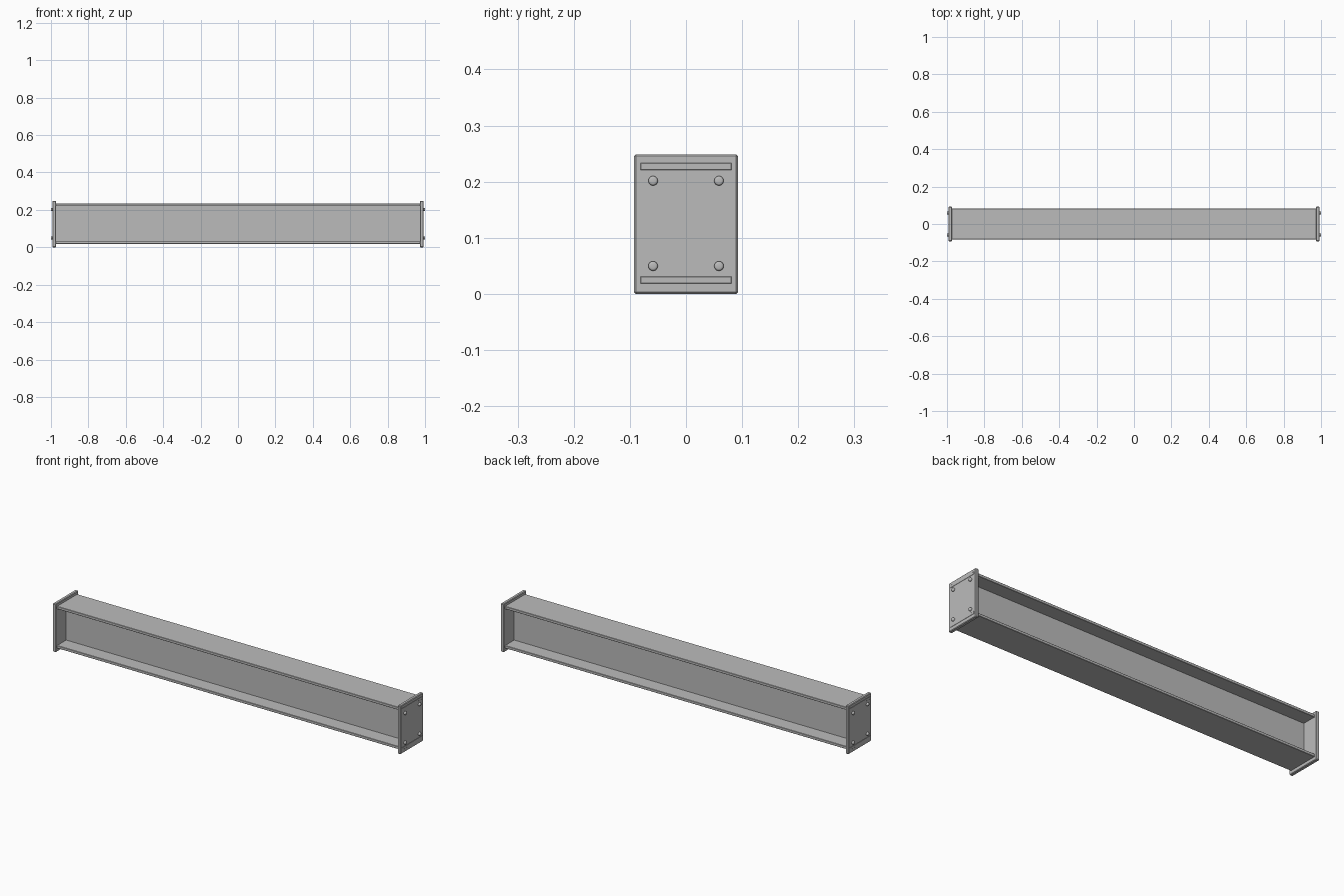
import bpy, bmesh
from math import pi
from mathutils import Matrix

cube = bpy.data.objects.get("Cube")
if cube:
    bpy.data.objects.remove(cube, do_unlink=True)

steel = bpy.data.materials.new("grey steel")
steel.use_nodes = True
grey = (0.5, 0.5, 0.5, 1)
steel.diffuse_color = grey
steel.node_tree.nodes["Principled BSDF"].inputs["Base Color"].default_value = grey


def finish(bm, name, bevel, segments=1):
    mesh = bpy.data.meshes.new(name)
    bm.to_mesh(mesh)
    bm.free()
    mesh.materials.append(steel)
    obj = bpy.data.objects.new(name, mesh)
    bpy.context.collection.objects.link(obj)
    if bevel:
        mod = obj.modifiers.new("Edge bevel", 'BEVEL')
        mod.width, mod.segments = bevel, segments
    return obj


def box(name, centre, size, bevel=0.0):
    bm = bmesh.new()
    bmesh.ops.create_cube(bm, size=1, matrix=Matrix.Translation(centre) @ Matrix.Diagonal((*size, 1)))
    return finish(bm, name, bevel)


def bolt(name, side, y, z):
    # Round head with a softened rim, seated in the plate
    bm = bmesh.new()
    place = Matrix.Translation((side * 0.992, y, z)) @ Matrix.Rotation(side * pi / 2, 4, 'Y')
    bmesh.ops.create_cone(bm, cap_ends=True, segments=20, radius1=0.0085, radius2=0.0085,
                          depth=0.016, matrix=place)
    obj = finish(bm, name, 0.004, 3)
    obj.data.shade_smooth()
    return obj


# I-section: two flanges joined by a web
MID = 0.125
for name, z in (("bottom_flange", 0.0248), ("top_flange", 0.2268)):
    box(name, (0, 0, z), (1.984, 0.164, 0.014), 0.0015)
box("web", (0, 0, MID), (1.97, 0.016, 0.194))

# End plates, each with four bolts
for side, label in ((1, "left"), (-1, "right")):
    box(label + "_end_plate", (side * 0.982, 0, 0.1243), (0.018, 0.185, 0.2486), 0.003)
    for row, z in (("lower", 0.0495), ("upper", 0.2015)):
        for end, y in (("front", -0.0587), ("back", 0.0587)):
            bolt(f"{label}_{row}_{end}_bolt", side, y, z)
